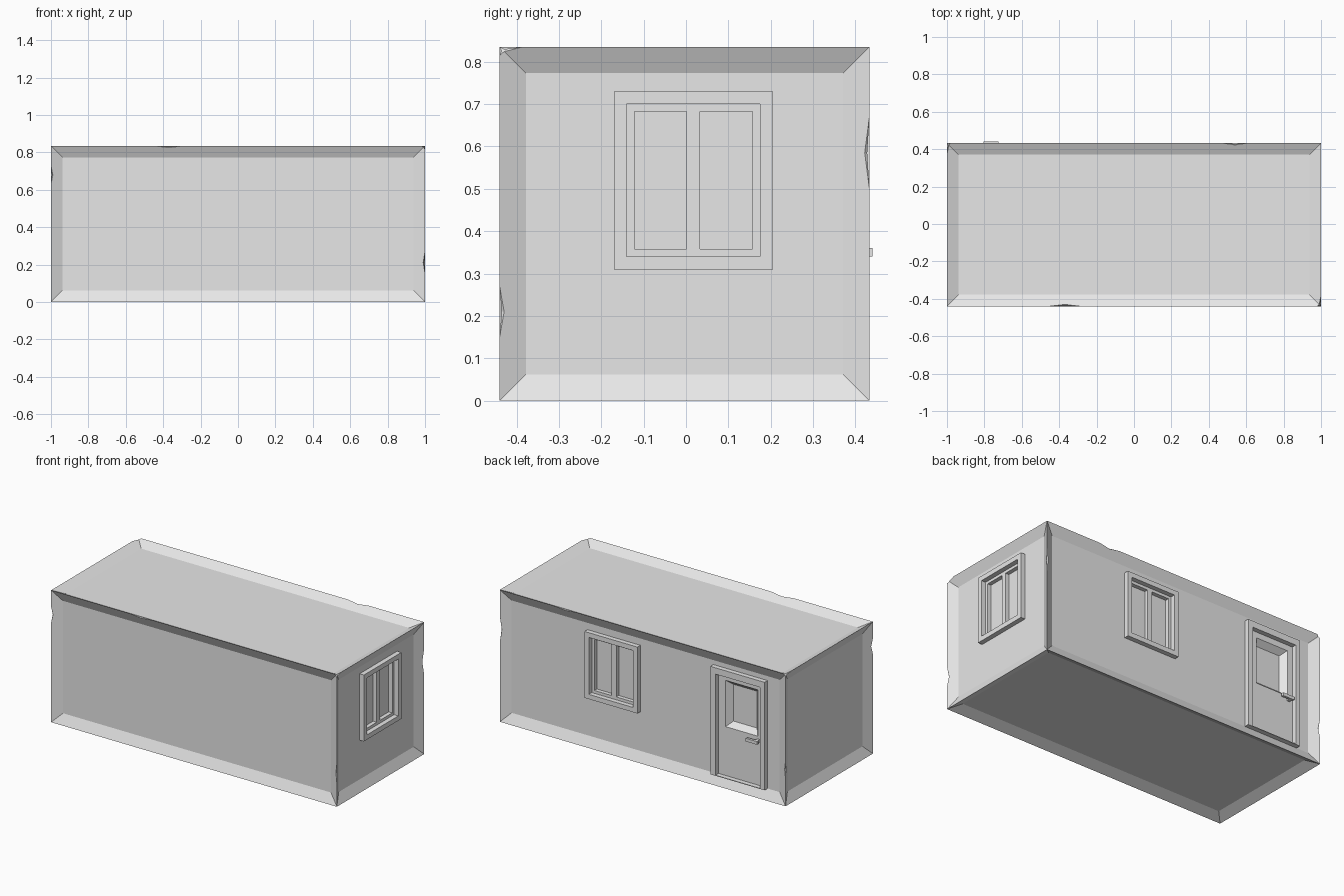
import bpy
import bmesh
from mathutils import Matrix, Vector

cube = bpy.data.objects.get("Cube")
if cube:
    bpy.data.objects.remove(cube)

# One plain grey for everything
grey = bpy.data.materials.new("plain_grey")
grey.use_nodes = True
grey.diffuse_color = (0.8, 0.8, 0.8, 1)
grey.node_tree.nodes["Principled BSDF"].inputs["Base Color"].default_value = (0.8, 0.8, 0.8, 1)

FRONT, BACK, TOP = -0.44, 0.433, 0.835
LIP, SINK = 0.062, 0.03


def wall_space(right, origin):
    """Local axes of a wall: across, up, outward."""
    r, up = Vector(right), Vector((0, 0, 1))
    m = Matrix((r, up, r.cross(up))).transposed().to_4x4()
    m.translation = origin
    return m


SIDE = wall_space((0, 1, 0), (1, 0, 0))
REAR = wall_space((-1, 0, 0), (0, BACK, 0))


def make_object(name, bm, matrix=Matrix()):
    mesh = bpy.data.meshes.new(name)
    bm.to_mesh(mesh)
    bm.free()
    mesh.materials.append(grey)
    ob = bpy.data.objects.new(name, mesh)
    ob.matrix_world = matrix
    bpy.context.collection.objects.link(ob)
    return ob


def add_box(bm, low, high, matrix=Matrix()):
    low, high = Vector(low), Vector(high)
    fit = Matrix.Translation((low + high) / 2) @ Matrix.Diagonal((high - low).to_4d())
    fit[3][3] = 1
    bmesh.ops.create_cube(bm, size=1, matrix=matrix @ fit)


def box(name, low, high, matrix):
    bm = bmesh.new()
    add_box(bm, low, high)
    return make_object(name, bm, matrix)


def stepped_panel(name, steps, matrix):
    """Nested rectangles (left, bottom, right, top, depth) joined from outside in."""
    bm = bmesh.new()
    previous = None
    for l, b, r, t, d in steps:
        ring = [bm.verts.new(p) for p in ((l, b, d), (r, b, d), (r, t, d), (l, t, d))]
        if previous:
            for i in range(4):
                j = (i + 1) % 4
                bm.faces.new((previous[i], previous[j], ring[j], ring[i]))
        previous = ring
    bm.faces.new(previous)
    return make_object(name, bm, matrix)


def shrink(rect, amount):
    l, b, r, t = rect
    return (l + amount, b + amount, r - amount, t - amount)


# Container shell with a sunken panel on every side
bm = bmesh.new()
add_box(bm, (-1, FRONT, 0), (1, BACK, TOP))
bmesh.ops.inset_individual(bm, faces=bm.faces[:], thickness=LIP, depth=-SINK,
                           use_even_offset=True)
shell = make_object("container_shell", bm)

# Openings and chipped edges, cut out of the shell
side_window = (-0.17, 0.31, 0.205, 0.73)
rear_window = (-0.407, 0.31, -0.037, 0.73)
door_frame = (0.474, LIP, 0.853, 0.745)
door_leaf = (0.51, 0.066, 0.822, 0.705)
cut = bmesh.new()
for rect, space in ((shrink(side_window, 0.015), SIDE),
                    (shrink(rear_window, 0.015), REAR),
                    ((0.49, 0.064, 0.84, 0.725), REAR)):
    l, b, r, t = rect
    add_box(cut, (l, b, -0.12), (r, t, 0.05), space)

chips = [  # centre, reach
    ((-0.37, FRONT, TOP), (0.08, 0.016, 0.014)),
    ((0.54, BACK, TOP), (0.07, 0.016, 0.014)),
    ((-1, FRONT, 0.68), (0.015, 0.015, 0.05)),
    ((1, FRONT, 0.21), (0.014, 0.017, 0.06)),
    ((1, BACK, 0.585), (0.016, 0.017, 0.085)),
    ((-1, BACK, 0.23), (0.015, 0.015, 0.06)),
    ((-0.94, FRONT, 0.25), (0.012, 0.014, 0.05)),
    ((0.49, FRONT, LIP), (0.075, 0.015, 0.018)),
    ((-0.13, BACK, LIP), (0.075, 0.015, 0.018)),
    ((1, FRONT, TOP), (0.02, 0.055, 0.02)),
    ((-1, BACK, TOP), (0.02, 0.06, 0.02)),
]
for centre, reach in chips:
    fit = Matrix.Translation(centre) @ Matrix.Diagonal((*reach, 1))
    bmesh.ops.create_uvsphere(cut, u_segments=4, v_segments=2, radius=1, matrix=fit)
bmesh.ops.recalc_face_normals(cut, faces=cut.faces[:])
cutter = make_object("shell_cutter", cut)
cutter.hide_render = True
mod = shell.modifiers.new("openings", "BOOLEAN")
mod.operation = "DIFFERENCE"
mod.solver = "EXACT"
mod.object = cutter
bpy.context.view_layer.objects.active = shell
bpy.ops.object.modifier_apply(modifier=mod.name)
bpy.data.objects.remove(cutter)

# Windows: raised frame, sunken sash, deeper panes and a centre bar
for name, rect, space in (("side_window", side_window, SIDE),
                          ("rear_window", rear_window, REAR)):
    opening, pane = shrink(rect, 0.03), shrink(rect, 0.048)
    stepped_panel(name, [(*rect, -SINK - 0.004), (*rect, 0), (*opening, 0),
                         (*opening, -0.03), (*pane, -0.03), (*pane, -0.055)], space)
    mid = (rect[0] + rect[2]) / 2
    box(name + "_bar", (mid - 0.016, pane[1], -0.056), (mid + 0.016, pane[3], -0.03), space)

# Door: raised frame, flat leaf and a window with sloping reveals
glass = (0.56, 0.375, 0.785, 0.668)
stepped_panel("door", [(*door_frame, -SINK - 0.004), (*door_frame, 0), (*door_leaf, 0),
                       (*door_leaf, -SINK), (*glass, -SINK),
                       (*shrink(glass, 0.03), -0.065)], REAR)

# Door handle
box("handle_stem", (0.782, 0.342, -SINK), (0.8, 0.358, -0.008), REAR)
box("handle_lever", (0.725, 0.34, -0.008), (0.805, 0.36, 0.007), REAR)
